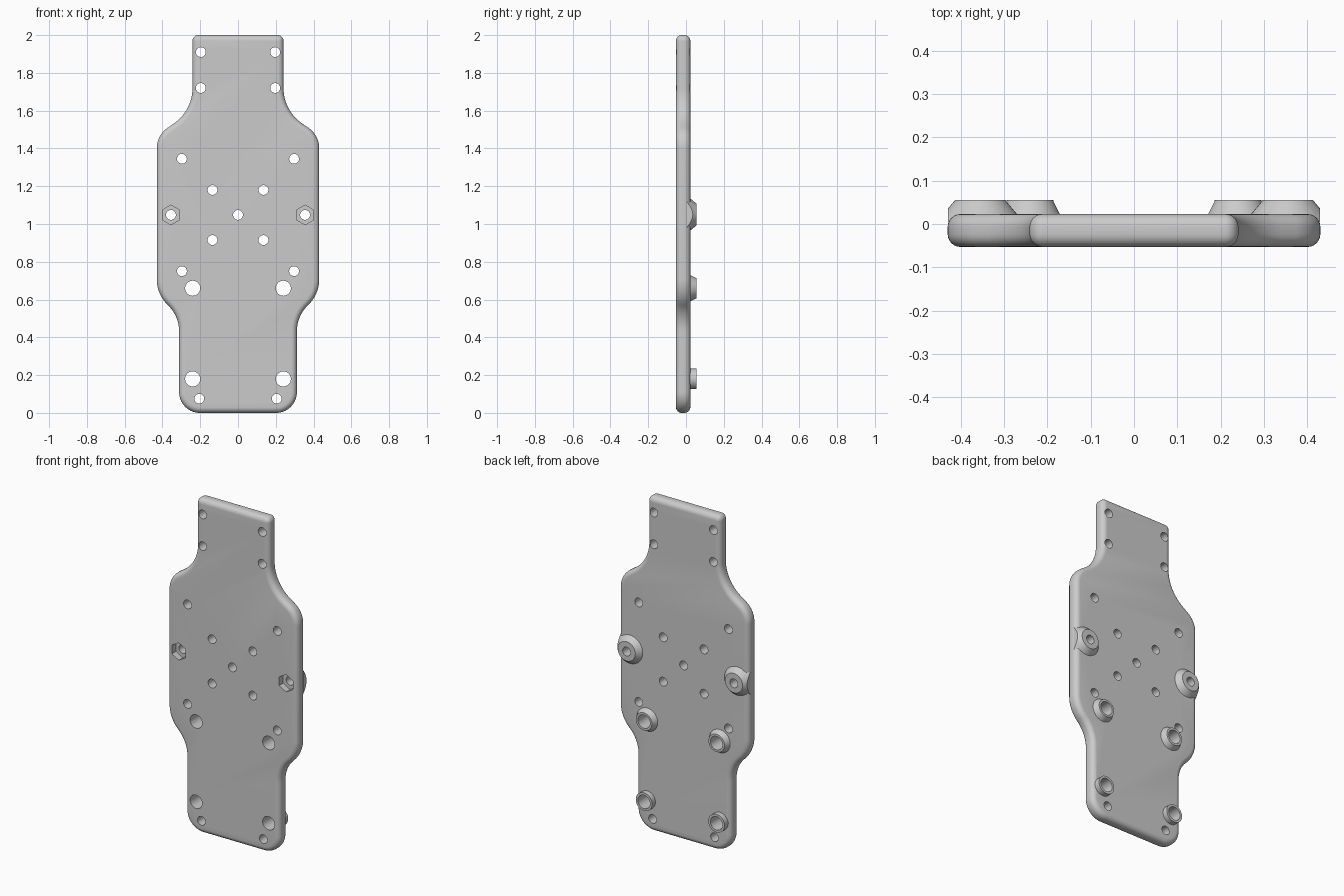
import bpy, bmesh, math
from mathutils import Vector, Matrix

if "Cube" in bpy.data.objects:
    bpy.data.objects.remove(bpy.data.objects["Cube"])

FRONT, BACK, TOP = -0.053, 0.023, 0.055

grey = bpy.data.materials.new("plain grey")
grey.use_nodes = True
grey.diffuse_color = (0.6, 0.6, 0.6, 1)
grey.node_tree.nodes["Principled BSDF"].inputs["Base Color"].default_value = (0.6, 0.6, 0.6, 1)


def make_object(name, bm):
    bmesh.ops.recalc_face_normals(bm, faces=bm.faces)
    mesh = bpy.data.meshes.new(name)
    bm.to_mesh(mesh)
    bm.free()
    mesh.materials.append(grey)
    obj = bpy.data.objects.new(name, mesh)
    bpy.context.collection.objects.link(obj)
    return obj


def fillet(prev, corner, nxt, radius, steps=12):
    """Points of an arc that rounds a corner."""
    a, b = (prev - corner).normalized(), (nxt - corner).normalized()
    half = a.angle(b) / 2
    centre = corner + (a + b).normalized() * radius / math.sin(half)
    reach = radius / math.tan(half)
    start, end = corner + a * reach - centre, corner + b * reach - centre
    return [centre + start.lerp(end, i / steps).normalized() * radius for i in range(steps + 1)]


def add_cone(bm, x, z, y0, y1, r0, r1, sides=40):
    """Round or hexagonal stub along y, from y0 to y1."""
    place = Matrix.Translation((x, (y0 + y1) / 2, z)) @ Matrix.Rotation(-math.pi / 2, 4, "X")
    bmesh.ops.create_cone(bm, cap_ends=True, segments=sides, radius1=r0, radius2=r1,
                          depth=y1 - y0, matrix=place)


def combine(target, tool, operation):
    mod = target.modifiers.new(operation, "BOOLEAN")
    mod.object, mod.operation, mod.solver = tool, operation, "EXACT"
    bpy.context.view_layer.objects.active = target
    bpy.ops.object.modifier_apply(modifier=mod.name)
    bpy.data.objects.remove(tool)


# Plate outline: right half with corner radii, then mirrored
corners = [(0.312, 0, 0.11), (0.312, 0.51, 0.19), (0.43, 0.63, 0.19),
           (0.43, 1.47, 0.13), (0.241, 1.60, 0.226), (0.241, 2, 0.031)]
path = [Vector((0, 0))] + [Vector(c[:2]) for c in corners] + [Vector((0, 2))]
half = []
for i, corner in enumerate(corners, 1):
    half += fillet(path[i - 1], path[i], path[i + 1], corner[2])
outline = half + [Vector((-p.x, p.y)) for p in reversed(half)]

# Plate body with rounded rims
bm = bmesh.new()
front, back = [[bm.verts.new((p.x, y, p.y)) for p in outline] for y in (FRONT, BACK)]
rims = [e for ring in (front, back) for e in bm.faces.new(ring).edges]
for i in range(len(outline)):
    bm.faces.new((front[i - 1], front[i], back[i], back[i - 1]))
bmesh.ops.recalc_face_normals(bm, faces=bm.faces)
bmesh.ops.bevel(bm, geom=rims, offset=0.03, offset_type="OFFSET", segments=6,
                profile=0.5, affect="EDGES")
plate = make_object("mounting_plate", bm)

# Raised bosses on the back, trimmed to the plate width: x, z, base radius, top radius
for x, z, base, top in [(0.355, 1.05, 0.1, 0.058), (0.24, 0.66, 0.078, 0.053),
                        (0.24, 0.18, 0.054, 0.054)]:
    for side in (-1, 1):
        bm = bmesh.new()
        add_cone(bm, side * x, z, 0.005, TOP, base, top)
        bmesh.ops.bisect_plane(bm, geom=bm.verts[:] + bm.edges[:] + bm.faces[:],
                               plane_co=(side * 0.429, 0, 0), plane_no=(side, 0, 0),
                               clear_outer=True)
        bmesh.ops.holes_fill(bm, edges=[e for e in bm.edges if e.is_boundary])
        combine(plate, make_object("boss", bm), "UNION")

# Through holes and nut pockets
small = [(0.197, 1.91), (0.197, 1.72), (0.297, 1.345), (0.135, 1.18), (0.355, 1.048),
         (0.135, 0.915), (0.297, 0.75), (0.205, 0.075)]
large = [(0.24, 0.66), (0.24, 0.18)]
bm = bmesh.new()
add_cone(bm, 0, 1.048, -0.2, 0.2, 0.026, 0.026, 28)
for side in (-1, 1):
    for spots, radius in ((small, 0.026), (large, 0.04)):
        for x, z in spots:
            add_cone(bm, side * x, z, -0.2, 0.2, radius, radius, 28)
combine(plate, make_object("hole_cutter", bm), "DIFFERENCE")
bm = bmesh.new()
for side in (-1, 1):
    add_cone(bm, side * 0.355, 1.048, -0.2, -0.015, 0.052, 0.052, 6)
combine(plate, make_object("nut_pocket_cutter", bm), "DIFFERENCE")

# Smooth shading with crisp edges
bpy.ops.object.select_all(action="DESELECT")
plate.select_set(True)
bpy.context.view_layer.objects.active = plate
bpy.ops.object.shade_smooth_by_angle(angle=math.radians(30))
